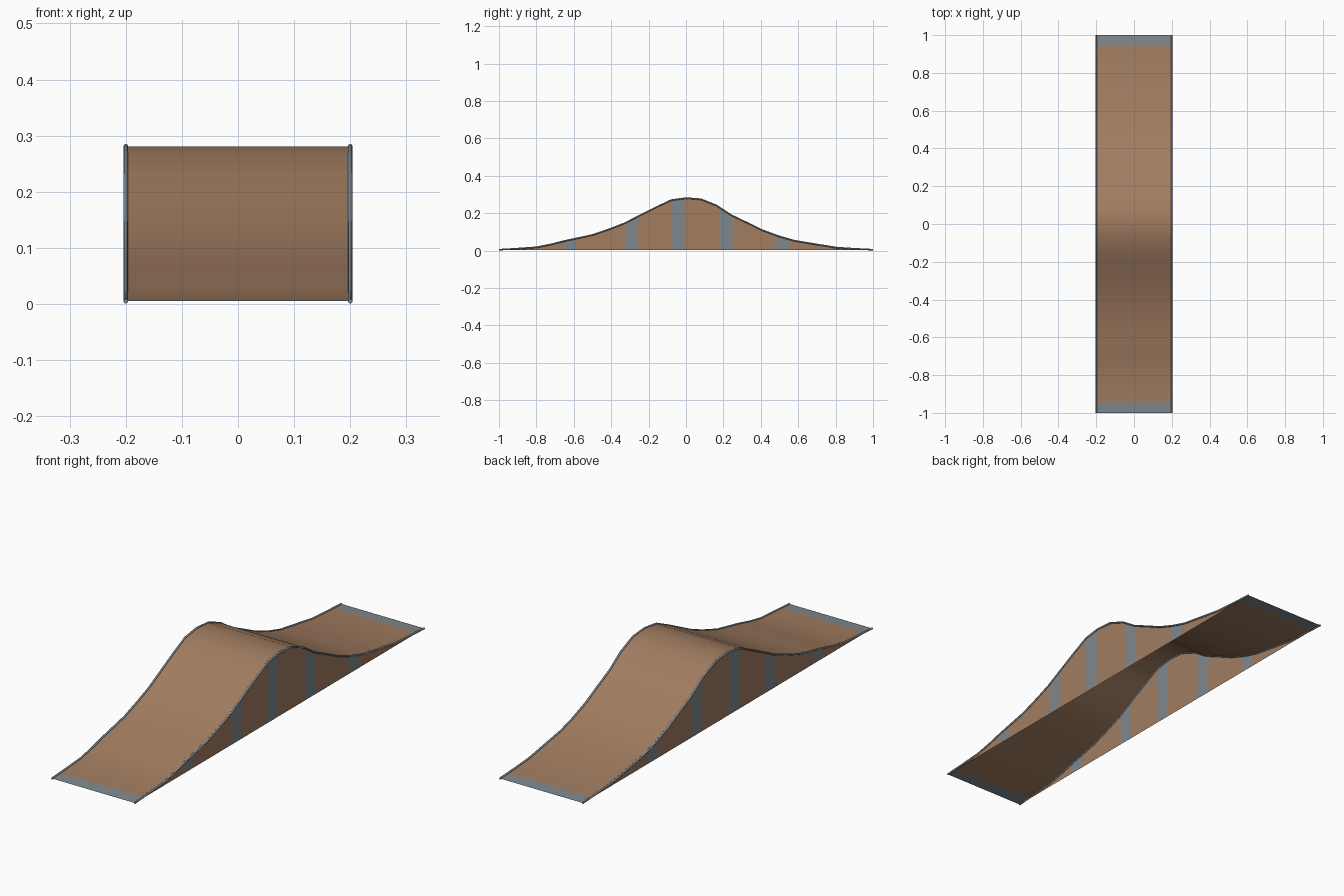
import bpy, bmesh, math

if "Cube" in bpy.data.objects:
    bpy.data.objects.remove(bpy.data.objects["Cube"])

HALF_W = 0.2      # half width of the ramp
R = 0.0042        # radius of the edge rails
BASE = 0.004      # lower edge of the side walls

# Ramp profile as (y, z)
PROFILE = [(-1, .005), (-.9, .011), (-.8, .018), (-.72, .034), (-.65, .052), (-.58, .067),
           (-.5, .084), (-.41, .115), (-.33, .146), (-.25, .187), (-.165, .230), (-.08, .270),
           (0, .281), (.08, .275), (.165, .241), (.24, .191), (.33, .148), (.41, .109),
           (.5, .076), (.58, .053), (.69, .035), (.8, .017), (.9, .010), (1, .005)]
# Grey uprights painted on the walls (y from, y to)
STRIPES = [(-.65, -.59), (-.325, -.26), (-.08, -.012), (.183, .248), (.485, .55)]
END = 0.945       # grey end plates start here


def material(name, rgb):
    m = bpy.data.materials.new(name)
    m.diffuse_color = (*rgb, 1)
    m.use_nodes = True
    m.node_tree.nodes["Principled BSDF"].inputs["Base Color"].default_value = m.diffuse_color
    return m


wood = material("brown wood", (0.36, 0.205, 0.118))
steel = material("grey steel", (0.215, 0.25, 0.275))


def height(y):
    for (y0, z0), (y1, z1) in zip(PROFILE, PROFILE[1:]):
        if y0 <= y <= y1:
            return z0 + (z1 - z0) * (y - y0) / (y1 - y0)


def finish(name, bm, mats, smooth):
    me = bpy.data.meshes.new(name)
    bm.to_mesh(me)
    bm.free()
    for m in mats:
        me.materials.append(m)
    ob = bpy.data.objects.new(name, me)
    bpy.context.collection.objects.link(ob)
    if smooth:
        bpy.ops.object.select_all(action='DESELECT')
        ob.select_set(True)
        bpy.context.view_layer.objects.active = ob
        bpy.ops.object.shade_smooth_by_angle(angle=math.radians(50))
    return ob


def strip(name, ys, low, high, is_grey, smooth):
    """Sheet of quads along y between two point functions."""
    bm = bmesh.new()
    pairs = [(bm.verts.new(low(y)), bm.verts.new(high(y))) for y in ys]
    for i, ((a, b), (c, d)) in enumerate(zip(pairs, pairs[1:])):
        f = bm.faces.new((a, b, d, c))
        f.material_index = int(is_grey((ys[i] + ys[i + 1]) / 2))
    return finish(name, bm, (wood, steel), smooth)


profile_ys = [p[0] for p in PROFILE]

# Riding surface with grey end plates
strip("riding_surface", sorted(profile_ys + [-END, END]),
      lambda y: (HALF_W, y, height(y)), lambda y: (-HALF_W, y, height(y)),
      lambda y: abs(y) > END, True)

wall_ys = sorted(set(profile_ys + [e for s in STRIPES for e in s]))


def on_stripe(y):
    return any(a < y < b for a, b in STRIPES)


def rail(name, x):
    """Octagonal tube following the profile."""
    bm = bmesh.new()
    rings = []
    for y, z in PROFILE:
        rings.append([bm.verts.new((x + R * math.cos(k * math.pi / 4), y,
                                    max(0, z + R * math.sin(k * math.pi / 4))))
                      for k in range(8)])
    for a, b in zip(rings, rings[1:]):
        for k in range(8):
            n = (k + 1) % 8
            bm.faces.new((a[k], b[k], b[n], a[n]))
    bm.faces.new(rings[0])
    bm.faces.new(rings[-1])
    bmesh.ops.recalc_face_normals(bm, faces=bm.faces)
    return finish(name, bm, (steel,), True)


# Side walls and edge rails, underside left open
for side, sx in (("left", -1), ("right", 1)):
    x = sx * HALF_W
    low = lambda y: (x, y, BASE)
    high = lambda y: (x, y, height(y))
    if sx > 0:
        low, high = high, low
    strip(side + "_wall", wall_ys, low, high, on_stripe, False)
    rail(side + "_edge_rail", x)
